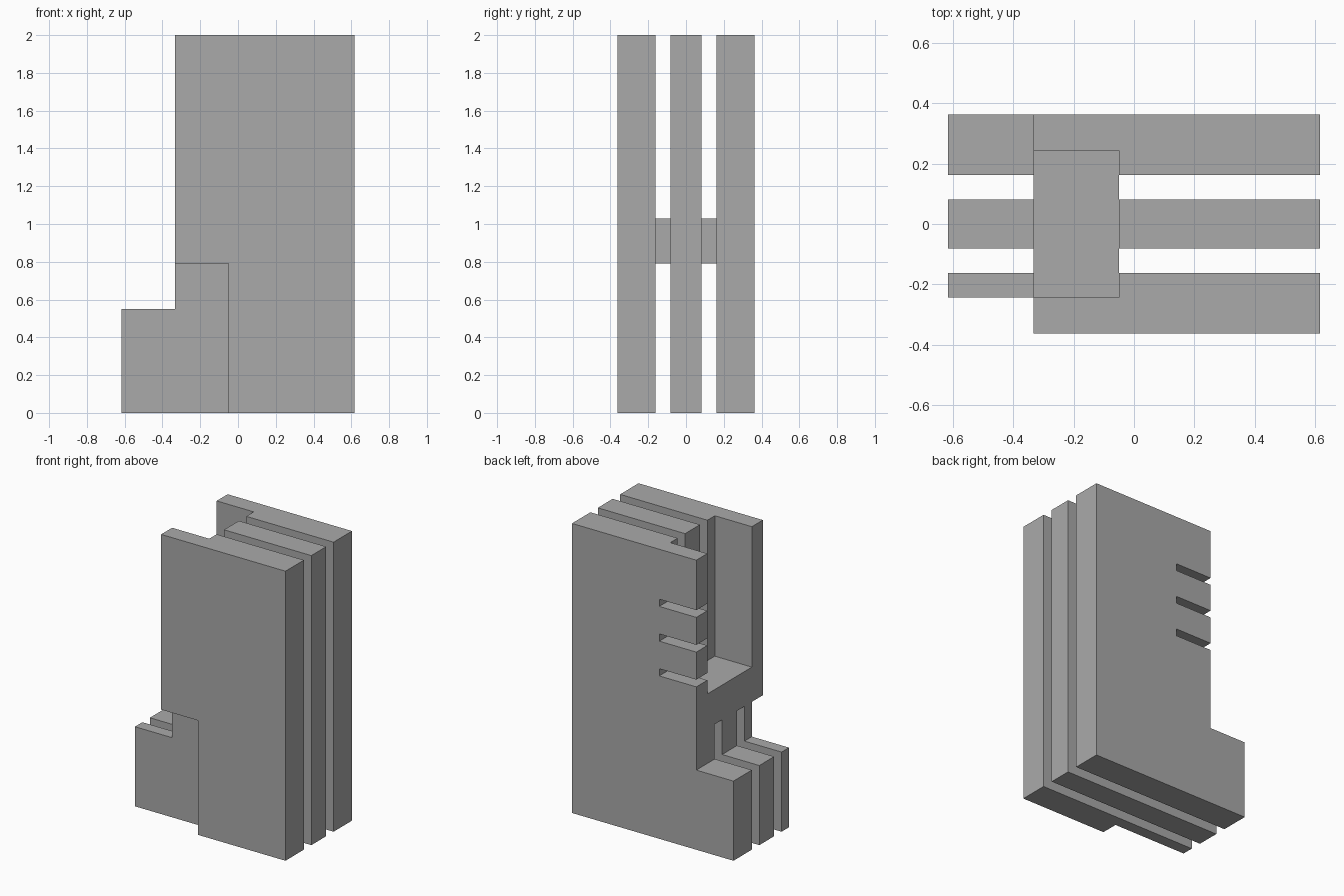
import bpy

cube = bpy.data.objects.get("Cube")
if cube:
    bpy.data.objects.remove(cube, do_unlink=True)

# Shared dimensions
END, STEP, INNER = 0.617, -0.333, -0.05    # x: outer ends, upper face, recess back
GAP, WALL, OUTER = 0.162, 0.243, 0.363     # y: slab inside, recess side, slab outside
FOOT, NOTCH, FLOOR, TOP = 0.55, 0.79, 1.03, 2.0

grey = bpy.data.materials.new("plain grey")
grey.use_nodes = True
grey.diffuse_color = (0.4, 0.4, 0.4, 1)
grey.node_tree.nodes["Principled BSDF"].inputs["Base Color"].default_value = (0.4, 0.4, 0.4, 1)


def prism(name, profile, y0, y1):
    """Extrude an (x, z) outline from y0 to y1."""
    n = len(profile)
    verts = [(x, y, z) for y in (y0, y1) for x, z in profile]
    faces = [list(range(n)), list(range(2 * n - 1, n - 1, -1))]
    faces += [[i, i + n, (i + 1) % n + n, (i + 1) % n] for i in range(n)]
    mesh = bpy.data.meshes.new(name)
    mesh.from_pydata(verts, [], faces)
    mesh.materials.append(grey)
    obj = bpy.data.objects.new(name, mesh)
    bpy.context.collection.objects.link(obj)
    return obj


def box(name, x0, x1, y0, y1, z0, z1):
    return prism(name, [(x0, z0), (x1, z0), (x1, z1), (x0, z1)], y0, y1)


def combine(target, tool, operation):
    """Apply a boolean to the target and discard the tool."""
    mod = target.modifiers.new(operation, 'BOOLEAN')
    mod.operation, mod.solver, mod.object = operation, 'EXACT', tool
    bpy.context.view_layer.objects.active = target
    bpy.ops.object.modifier_apply(modifier=mod.name)
    bpy.data.objects.remove(tool, do_unlink=True)


# Three upright slabs, each with a low foot
outline = [(-END, 0), (END, 0), (END, TOP), (STEP, TOP), (STEP, FOOT), (-END, FOOT)]
front_slab = prism("front_slab", outline, -OUTER, -GAP)
middle_slab = prism("middle_slab", outline, -GAP / 2, GAP / 2)
back_slab = prism("back_slab", outline, GAP, OUTER)

# Upper recess running across all three slabs
for slab in (front_slab, middle_slab, back_slab):
    combine(slab, box("recess_cutter", -0.5, INNER, -WALL, WALL, FLOOR, 2.2), 'DIFFERENCE')

# Lower notch on the outside of the front slab
combine(front_slab, box("notch_cutter", -1, INNER, -0.5, -WALL, -0.2, NOTCH), 'DIFFERENCE')

# Three slots through the back wall of the recess
for z in (1.125, 1.365, 1.605):
    combine(back_slab, box("slot_cutter", -0.5, INNER, 0.2, 0.5, z, z + 0.05), 'DIFFERENCE')

# Bridges filling the gaps under the recess floor
for name, side in (("front_bridge", -1), ("back_bridge", 1)):
    y0, y1 = sorted((side * GAP / 2, side * GAP))
    box(name, STEP, INNER, y0, y1, NOTCH, FLOOR)
